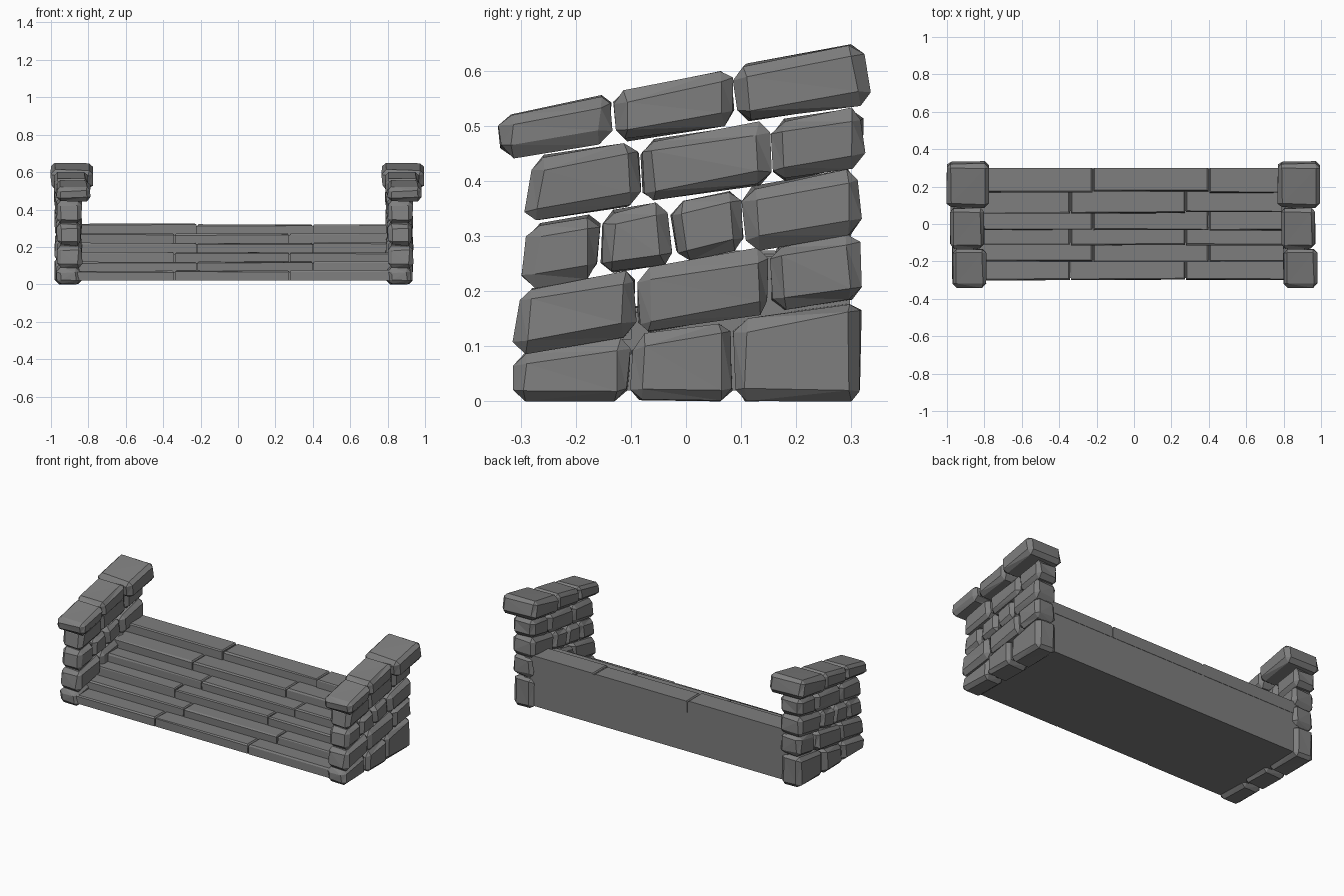
import bpy, bmesh, random
from mathutils import Vector

if "Cube" in bpy.data.objects:
    bpy.data.objects.remove(bpy.data.objects["Cube"])

random.seed(4)
stone = bpy.data.materials.new("grey_stone")
stone.diffuse_color = (0.21, 0.21, 0.21, 1)
stone.use_nodes = True
stone.node_tree.nodes["Principled BSDF"].inputs["Base Color"].default_value = stone.diffuse_color


def finish(bm, name):
    bmesh.ops.recalc_face_normals(bm, faces=bm.faces[:])
    me = bpy.data.meshes.new(name)
    bm.to_mesh(me)
    bm.free()
    me.materials.append(stone)
    ob = bpy.data.objects.new(name, me)
    bpy.context.collection.objects.link(ob)
    return ob


def prism(bm, outline, x0, x1):
    """Extrude a (y, z) outline from x0 to x1."""
    a = [bm.verts.new((x0, y, z)) for y, z in outline]
    b = [bm.verts.new((x1, y, z)) for y, z in outline]
    n = len(a)
    bm.faces.new(a)
    bm.faces.new(b[::-1])
    for i in range(n):
        j = (i + 1) % n
        bm.faces.new((a[i], b[i], b[j], a[j]))


def rough(bm, bevel, jitter):
    bmesh.ops.recalc_face_normals(bm, faces=bm.faces[:])
    bmesh.ops.bevel(bm, geom=bm.edges[:], offset=bevel, segments=1,
                    affect='EDGES', profile=0.5)
    for v in bm.verts:
        v.co += Vector([random.uniform(-jitter, jitter) for _ in range(3)])
        v.co.z = max(v.co.z, 0)
    bmesh.ops.triangulate(bm, faces=[f for f in bm.faces if len(f.verts) == 4])


# Stair levels: front edges and top heights
edge = [-0.298, -0.20, -0.11, -0.03, 0.06, 0.17, 0.30]
top = [0.075, 0.123, 0.172, 0.224, 0.273, 0.323]

# Solid core behind the tread stones
outline = [(0.298, 0.02), (edge[0] + 0.01, 0.02)]
for i in range(6):
    outline += [(edge[i] + 0.01, top[i] - 0.01), (edge[i + 1] + 0.01, top[i] - 0.01)]
outline[-1] = (0.298, top[5] - 0.01)
bm = bmesh.new()
prism(bm, outline, -0.88, 0.86)
finish(bm, "stair_core")

# Tread stones, three per step with staggered joints
for i in range(6):
    cuts = [-0.88, -0.34, 0.275, 0.86] if i % 2 == 0 else [-0.88, -0.22, 0.40, 0.86]
    for k in range(3):
        y0 = edge[i] + random.uniform(-0.004, 0.004)
        y1 = edge[i + 1] + 0.018 if i < 5 else 0.30
        z0 = top[i - 1] - 0.02 if i else 0.02
        z1 = top[i] + random.uniform(-0.004, 0.003)
        bm = bmesh.new()
        prism(bm, [(y0, z0), (y1, z0), (y1, z1), (y0, z1)],
              cuts[k] + 0.003, cuts[k + 1] - 0.003)
        # chip the upper front edge and the ends
        chip = [e for e in bm.edges
                if all(v.co.z > z1 - 1e-4 for v in e.verts)
                and any(v.co.y < y0 + 1e-4 for v in e.verts)]
        bmesh.ops.recalc_face_normals(bm, faces=bm.faces[:])
        bmesh.ops.bevel(bm, geom=chip, offset=0.006, segments=1,
                        affect='EDGES', profile=0.5)
        for v in bm.verts:
            if v.co.y < y0 + 0.01 and v.co.z > z0 + 0.01:
                v.co.y += random.uniform(-0.003, 0.003)
                v.co.z += random.uniform(-0.003, 0.002)
        finish(bm, f"tread_stone_{i}_{k}")

# Side wall courses: bottom z at y -0.3 / 0.3, top z at y -0.3 / 0.3,
# then joints as (y at bottom, y at top)
courses = [
    (0.00, 0.00, 0.085, 0.180, [(-0.318, -0.315), (-0.106, -0.098), (0.085, 0.085), (0.322, 0.322)]),
    (0.088, 0.187, 0.203, 0.305, [(-0.317, -0.305), (-0.090, -0.088), (0.155, 0.150), (0.322, 0.315)]),
    (0.206, 0.305, 0.315, 0.420, [(-0.302, -0.288), (-0.157, -0.153), (-0.018, -0.032),
                                  (0.110, 0.100), (0.322, 0.316)]),
    (0.325, 0.423, 0.438, 0.532, [(-0.296, -0.280), (-0.080, -0.086), (0.157, 0.153), (0.326, 0.322)]),
    (0.448, 0.537, 0.528, 0.650, [(-0.340, -0.342), (-0.132, -0.134), (0.092, 0.084), (0.342, 0.322)]),
]
cap_x = [(0.80, 0.98), (0.785, 0.97), (0.77, 0.992)]

for r, (b0, b1, t0, t1, joints) in enumerate(courses):
    low = lambda y: b0 + (b1 - b0) * (y + 0.3) / 0.6
    high = lambda y: t0 + (t1 - t0) * (y + 0.3) / 0.6
    for k in range(len(joints) - 1):
        (yb0, yt0), (yb1, yt1) = joints[k], joints[k + 1]
        g = 0.003
        quad = [(yb0 + g, low(yb0)), (yb1 - g, low(yb1)),
                (yt1 - g, high(yt1)), (yt0 + g, high(yt0))]
        if r == 4:
            x0, x1 = cap_x[k]
        else:
            x0 = 0.793 + random.uniform(-0.004, 0.010)
            x1 = 0.932 + random.uniform(-0.010, 0.004)
        bm = bmesh.new()
        prism(bm, quad, x0, x1)
        rough(bm, 0.021, 0.004)
        kind = "cap_stone" if r == 4 else "wall_stone"
        right = finish(bm, f"right_{kind}_{r}_{k}")
        # The left wall repeats the right one
        left = right.copy()
        left.name = f"left_{kind}_{r}_{k}"
        left.location.x = -1.77
        bpy.context.collection.objects.link(left)
